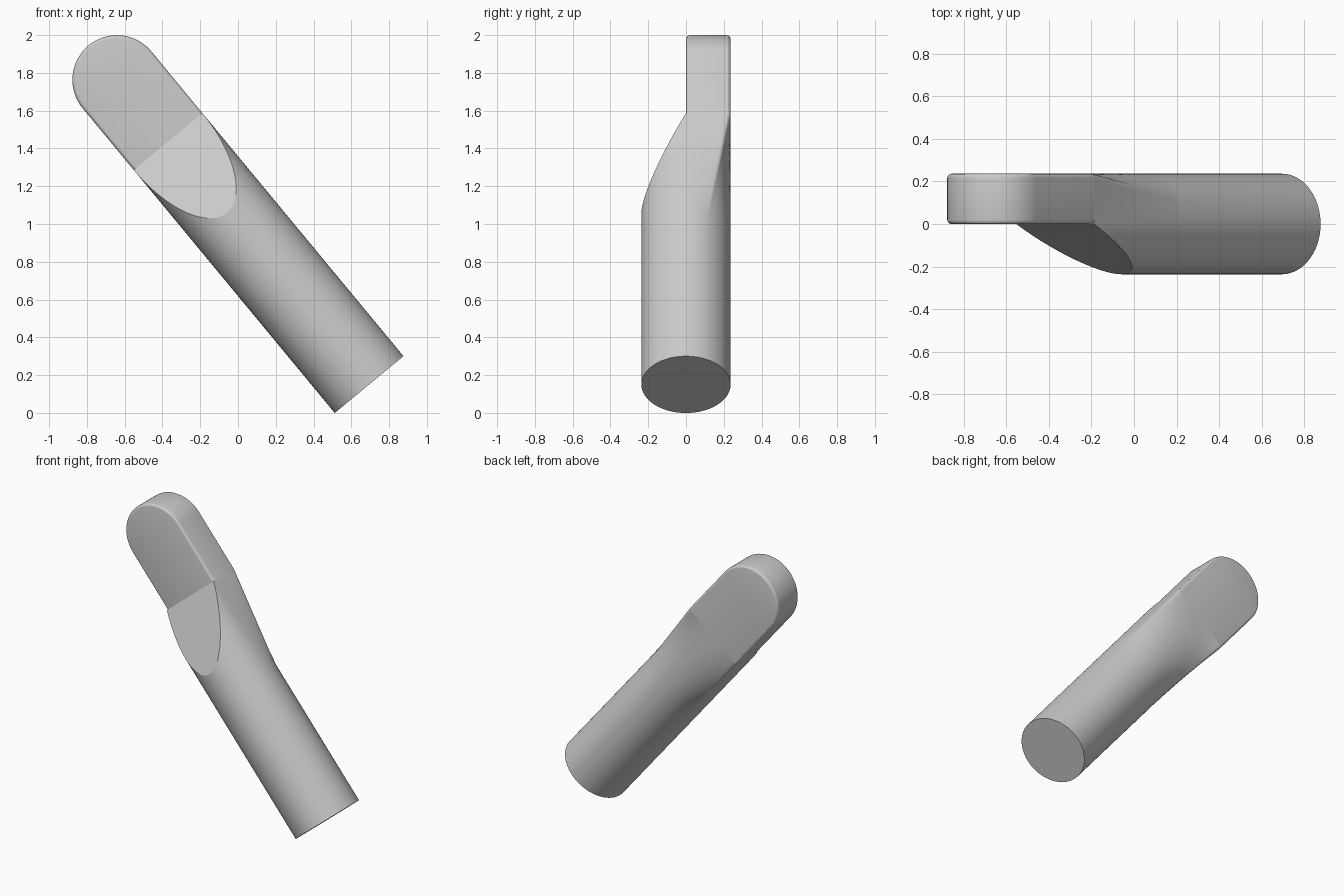
import bpy, bmesh, math
from mathutils import Matrix, Vector

R = 0.236          # shaft radius
S0, S1 = 1.0, 1.67  # start and end of the blend from shaft to tip
TIP = 2.094        # centre of the rounded tip
FILLET = 0.02
PLACE = Matrix.Translation((0.694, 0, 0.15)) @ Matrix.Rotation(math.radians(-39.6), 4, 'Y')

cube = bpy.data.objects.get("Cube")
if cube:
    bpy.data.objects.remove(cube)

grey = bpy.data.materials.new("plain grey")
grey.use_nodes = True
colour = (0.6, 0.6, 0.6, 1)
grey.diffuse_color = colour
grey.node_tree.nodes["Principled BSDF"].inputs["Base Color"].default_value = colour


def finish(bm, name):
    bmesh.ops.recalc_face_normals(bm, faces=bm.faces)
    bm.transform(PLACE)
    mesh = bpy.data.meshes.new(name)
    bm.to_mesh(mesh)
    bm.free()
    mesh.materials.append(grey)
    obj = bpy.data.objects.new(name, mesh)
    bpy.context.collection.objects.link(obj)
    bpy.ops.object.select_all(action='DESELECT')
    obj.select_set(True)
    bpy.context.view_layer.objects.active = obj
    bpy.ops.object.shade_smooth_by_angle(angle=math.radians(20))


def polar(angle, radius=R):
    a = math.radians(angle)
    return Vector((radius * math.cos(a), radius * math.sin(a)))


# Matching points on the round section and on the square-backed section
pairs = []
for i in range(8):                      # flat side
    t = i / 8
    pairs.append((polar(28 * t), Vector((R, (R - FILLET) * t))))
for i in range(5):                      # rounded corner
    t = i / 4
    centre = Vector((R - FILLET, R - FILLET))
    pairs.append((polar(28 + 4 * t), centre + polar(90 * t, FILLET)))
for i in range(1, 17):                  # flat back, up to the middle
    t = i / 16
    pairs.append((polar(32 + 58 * t), Vector(((R - FILLET) * (1 - t), R))))
flip = lambda v: Vector((-v.x, v.y))
pairs += [(flip(a), flip(b)) for a, b in reversed(pairs[:-1])]
for i in range(1, 48):                  # front half stays round
    p = polar(180 + 180 * i / 48)
    pairs.append((p, p))

# Shaft: round at the bottom, blending to a square back
bm = bmesh.new()
levels = [(0, 0)] + [(S0 + (S1 - S0) * i / 12, i / 12) for i in range(13)]
rings = []
for s, t in levels:
    rings.append([bm.verts.new((*a.lerp(b, t), s)) for a, b in pairs])
for low, high in zip(rings, rings[1:]):
    for i in range(len(pairs)):
        j = (i + 1) % len(pairs)
        bm.faces.new((low[i], low[j], high[j], high[i]))
bm.faces.new(rings[0])
bm.faces.new(rings[-1])
# Slanted flat cut on the front
cut = bmesh.ops.bisect_plane(bm, geom=bm.verts[:] + bm.edges[:] + bm.faces[:],
                             plane_co=(0, 0, S1), plane_no=(0, -0.49, R),
                             clear_outer=True)
edges = [e for e in bm.edges if e.is_boundary]
bmesh.ops.holes_fill(bm, edges=edges)
finish(bm, "shaft")

# Tip: flat tongue with a round end and softened rims
bm = bmesh.new()
outline = [(-R, S1), (R, S1)]
for i in range(49):
    p = polar(180 * i / 48)
    outline.append((p.x, TIP + p.y))
face = bm.faces.new([bm.verts.new((x, 0, s)) for x, s in outline])
grown = bmesh.ops.extrude_face_region(bm, geom=[face], use_keep_orig=True)
bmesh.ops.translate(bm, vec=(0, R, 0),
                    verts=[v for v in grown["geom"] if isinstance(v, bmesh.types.BMVert)])
bmesh.ops.recalc_face_normals(bm, faces=bm.faces)
rims = [e for e in bm.edges
        if abs(e.verts[0].co.y - e.verts[1].co.y) < 1e-5
        and max(v.co.z for v in e.verts) > S1 + 1e-4]
bmesh.ops.bevel(bm, geom=rims, offset=FILLET, segments=4, profile=0.5, affect='EDGES')
finish(bm, "flat_tip")
